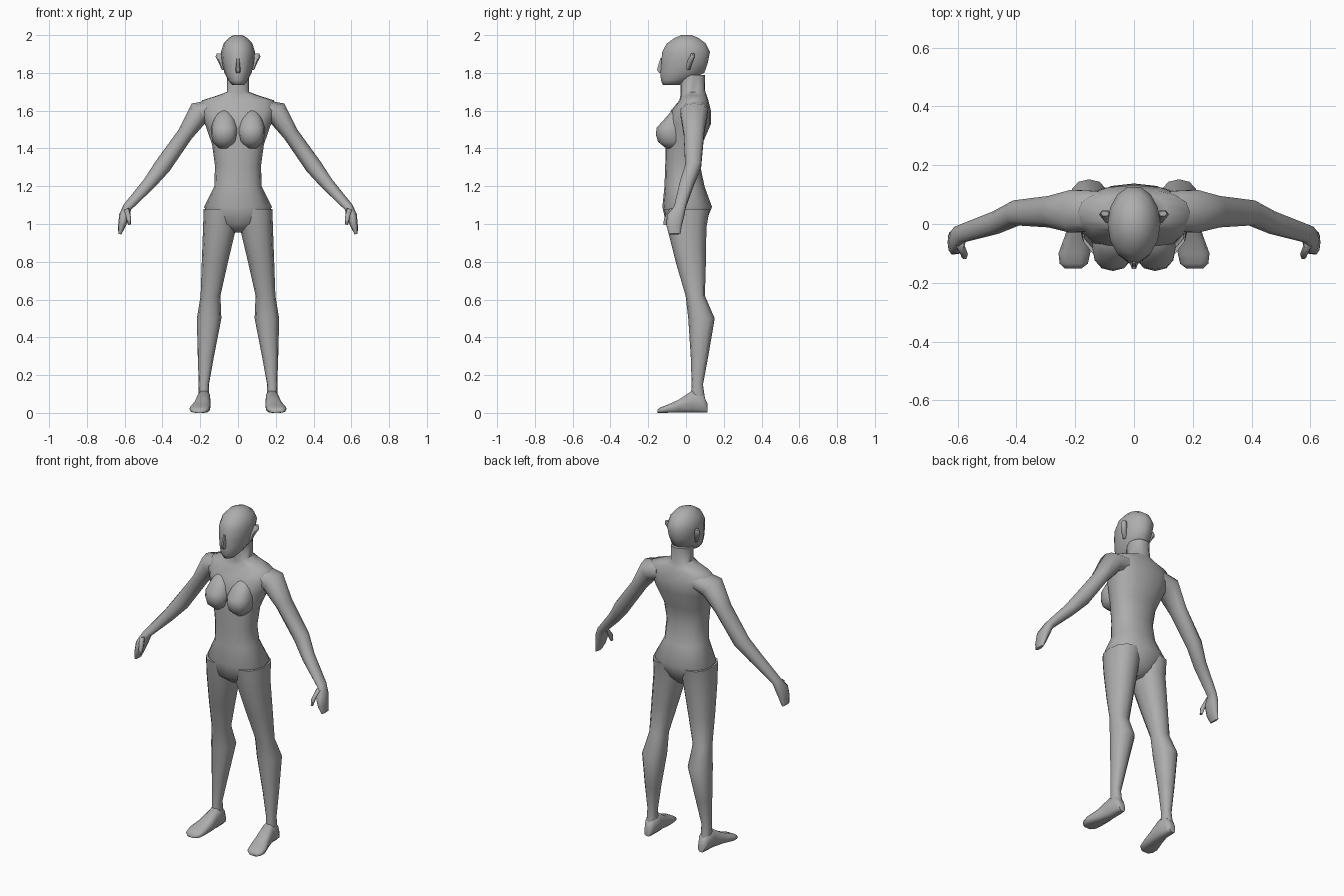
import bpy, bmesh, math
from mathutils import Vector

grey = bpy.data.materials.new("plain grey")
grey.diffuse_color = (0.42, 0.42, 0.42, 1)


def ellipse(c, u, v, n=12, p=2.0):
    """Ring of points round c, spanned by the half-axes u and v (superellipse power p)."""
    pts = []
    for i in range(n):
        a = 2 * math.pi * i / n
        s, k = math.sin(a), math.cos(a)
        pts.append(Vector(c) + Vector(u) * math.copysign(abs(k) ** (2 / p), k)
                   + Vector(v) * math.copysign(abs(s) ** (2 / p), s))
    return pts


def level(z, x0, x1, y0, y1, n=12, p=2.0):
    """Horizontal ring filling the given x and y limits."""
    return ellipse(((x0 + x1) / 2, (y0 + y1) / 2, z), ((x1 - x0) / 2, 0, 0),
                   (0, (y1 - y0) / 2, 0), n, p)


def finish(name, bm, mirror=False):
    bmesh.ops.recalc_face_normals(bm, faces=bm.faces)
    me = bpy.data.meshes.new(name)
    bm.to_mesh(me)
    bm.free()
    me.materials.append(grey)
    ob = bpy.data.objects.new(name, me)
    bpy.context.collection.objects.link(ob)
    bpy.ops.object.select_all(action='DESELECT')
    ob.select_set(True)
    bpy.context.view_layer.objects.active = ob
    bpy.ops.object.shade_smooth_by_angle(angle=math.radians(65))
    if mirror:
        ob.modifiers.new("other side", 'MIRROR')
    return ob


def loft(name, rings, mirror=False):
    bm = bmesh.new()
    loops = [[bm.verts.new(p) for p in r] for r in rings]
    n = len(loops[0])
    for a, b in zip(loops, loops[1:]):
        for i in range(n):
            j = (i + 1) % n
            bm.faces.new((a[i], a[j], b[j], b[i]))
    bm.faces.new(loops[0])
    bm.faces.new(loops[-1])
    return finish(name, bm, mirror)


def tube(name, path, n=10):
    """Mirrored limb: path of (centre, thickness radius in xz, radius in y)."""
    rings = []
    for i, (c, r, ry) in enumerate(path):
        d = Vector(path[min(i + 1, len(path) - 1)][0]) - Vector(path[max(i - 1, 0)][0])
        out = Vector((-d.z, 0, d.x)).normalized()
        rings.append(ellipse(c, out * r, (0, ry, 0), n, 2.2))
    return loft(name, rings, True)


# Torso and neck: height, half width, front, back
torso = [(0.955, .03, -.05, .06), (1.0, .12, -.105, .10), (1.09, .18, -.125, .138),
         (1.20, .125, -.114, .098), (1.31, .122, -.11, .075), (1.42, .137, -.108, .085),
         (1.53, .175, -.10, .132), (1.60, .20, -.08, .132), (1.655, .19, -.035, .118),
         (1.68, .11, -.03, .11), (1.70, .057, -.03, .102), (1.79, .057, -.03, .10)]
loft("torso", [level(z, -w, w, f, b, 16, 2.3) for z, w, f, b in torso])

# Bust: tapered forms, sloping above and rounded below
bust = [(1.40, .03, -.105), (1.435, .062, -.148), (1.475, .07, -.16),
        (1.51, .07, -.155), (1.56, .055, -.11), (1.60, .03, -.075)]
loft("bust", [level(z, .072 - w, .072 + w, f, .0, 12, 2.3) for z, w, f in bust], True)

# Head
head = [(1.735, .03, -.122, -.035), (1.76, .052, -.135, .02), (1.80, .072, -.138, .10),
        (1.85, .084, -.134, .118), (1.91, .09, -.13, .13), (1.955, .077, -.105, .108),
        (1.985, .05, -.062, .068), (2.0, .022, -.025, .03)]
loft("head", [level(z, -w, w, f, b, 14) for z, w, f, b in head])

# Nose, brow to base
loft("nose", [level(1.88, -.008, .008, -.137, -.11, 6), level(1.815, -.014, .014, -.157, -.11, 6),
              level(1.80, -.014, .014, -.145, -.11, 6)])

# Ears
loft("ear", [level(1.815, .07, .085, 0, .022, 6), level(1.86, .075, .105, .002, .038, 6),
             level(1.885, .078, .119, .018, .048, 6), level(1.903, .085, .112, .025, .046, 6)], True)

# Arms and hands
tube("arm", [((.12, .045, 1.605), .055, .07), ((.205, .043, 1.59), .062, .076),
             ((.280, .042, 1.475), .042, .056), ((.40, .038, 1.305), .045, .044),
             ((.47, .005, 1.215), .035, .040), ((.585, -.032, 1.09), .024, .032),
             ((.602, -.055, 1.045), .028, .048), ((.615, -.063, .99), .020, .042),
             ((.626, -.06, .947), .008, .032)])
tube("thumb", [((.592, -.07, 1.08), .015, .018), ((.578, -.102, 1.03), .013, .016),
               ((.575, -.112, .995), .007, .009)], 6)

# Legs: height, inner, outer, front, back
leg = [(1.08, .0, .182, -.115, .125), (.98, .01, .185, -.10, .108), (.79, .055, .192, -.052, .105),
       (.62, .093, .198, -.002, .10), (.50, .088, .218, .012, .152), (.30, .127, .213, .025, .118),
       (.15, .154, .208, .03, .09), (.08, .152, .21, .025, .10)]
loft("leg", [level(z, a, b, f, k, 12, 2.3) for z, a, b, f, k in leg], True)

# Feet, heel to toe: y, centre x, half width, top
foot = [(.114, .18, .02, .05), (.09, .18, .032, .10), (.03, .18, .035, .118), (-.04, .19, .045, .07),
        (-.10, .203, .054, .043), (-.135, .205, .048, .03), (-.152, .207, .028, .016)]
loft("foot", [ellipse((x, y, t / 2), (w, 0, 0), (0, 0, t / 2), 10, 3.0) for y, x, w, t in foot], True)
